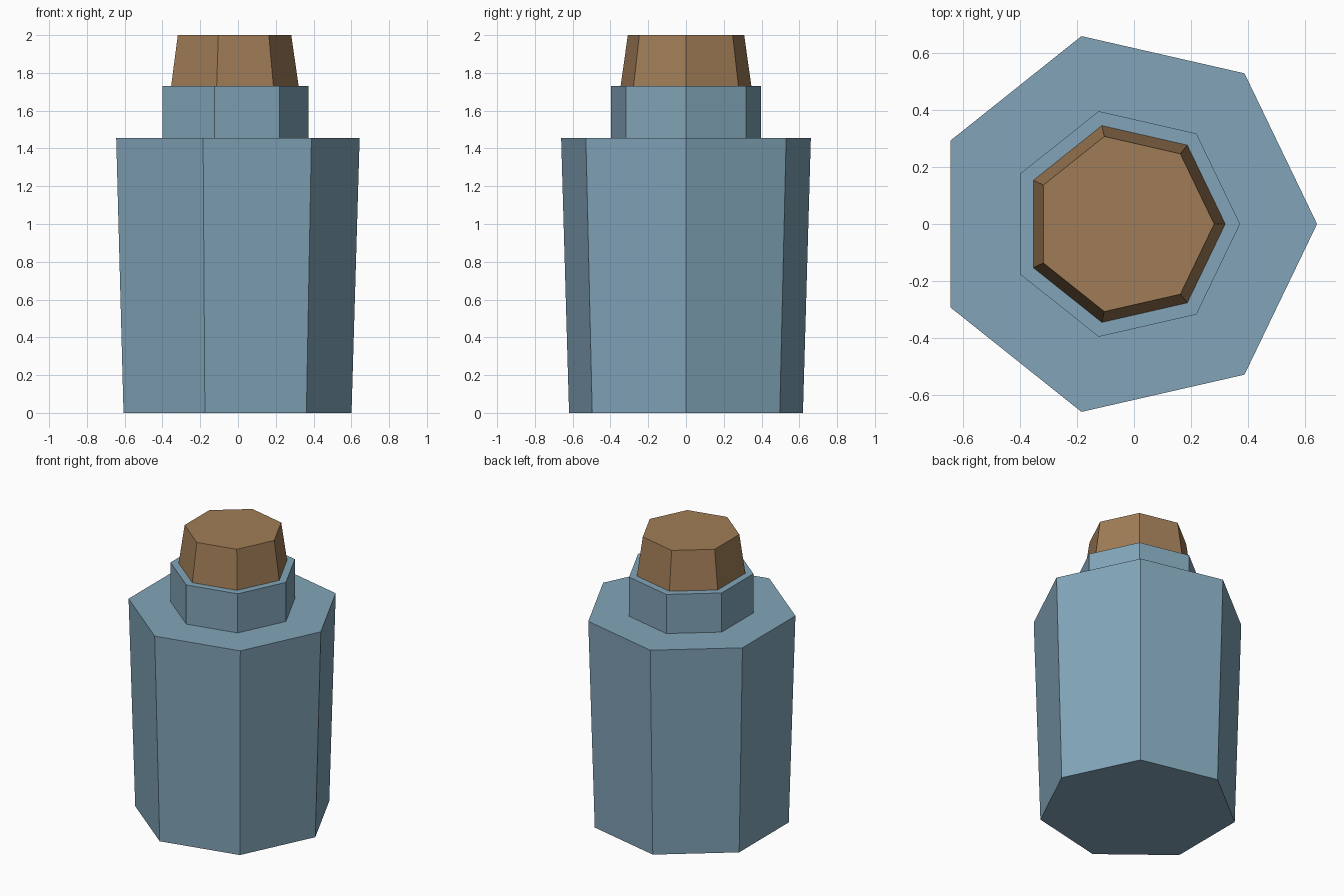
import bpy, bmesh, math

if "Cube" in bpy.data.objects:
    bpy.data.objects.remove(bpy.data.objects["Cube"])

SIDES = 7
CENTRE_X = -0.034  # puts the seven-sided outline centred on x = 0


def material(name, rgb):
    m = bpy.data.materials.new(name)
    m.diffuse_color = (*rgb, 1.0)
    m.use_nodes = True
    m.node_tree.nodes["Principled BSDF"].inputs["Base Color"].default_value = m.diffuse_color
    return m


def lathe(name, profile, mat):
    """Closed seven-sided solid from (radius, height) rings, corner towards +x."""
    bm = bmesh.new()
    rings = []
    for r, z in profile:
        rings.append([bm.verts.new((CENTRE_X + r * math.cos(math.tau * i / SIDES),
                                    r * math.sin(math.tau * i / SIDES), z))
                      for i in range(SIDES)])
    for low, high in zip(rings, rings[1:]):
        for i in range(SIDES):
            j = (i + 1) % SIDES
            bm.faces.new((low[i], low[j], high[j], high[i]))
    bm.faces.new(rings[0][::-1])
    bm.faces.new(rings[-1])
    bmesh.ops.recalc_face_normals(bm, faces=bm.faces)
    mesh = bpy.data.meshes.new(name)
    bm.to_mesh(mesh)
    bm.free()
    mesh.materials.append(mat)
    obj = bpy.data.objects.new(name, mesh)
    bpy.context.collection.objects.link(obj)
    return obj


glass = material("blue_glass", (0.223, 0.376, 0.480))
cork = material("brown_cork", (0.350, 0.202, 0.093))

# Bottle: tapered body, flat shoulder and straight neck
lathe("bottle", [(0.635, 0.0), (0.678, 1.455), (0.407, 1.455), (0.407, 1.73)], glass)

# Stopper: tapered plug resting on the neck
lathe("stopper", [(0.355, 1.73), (0.316, 2.0)], cork)
